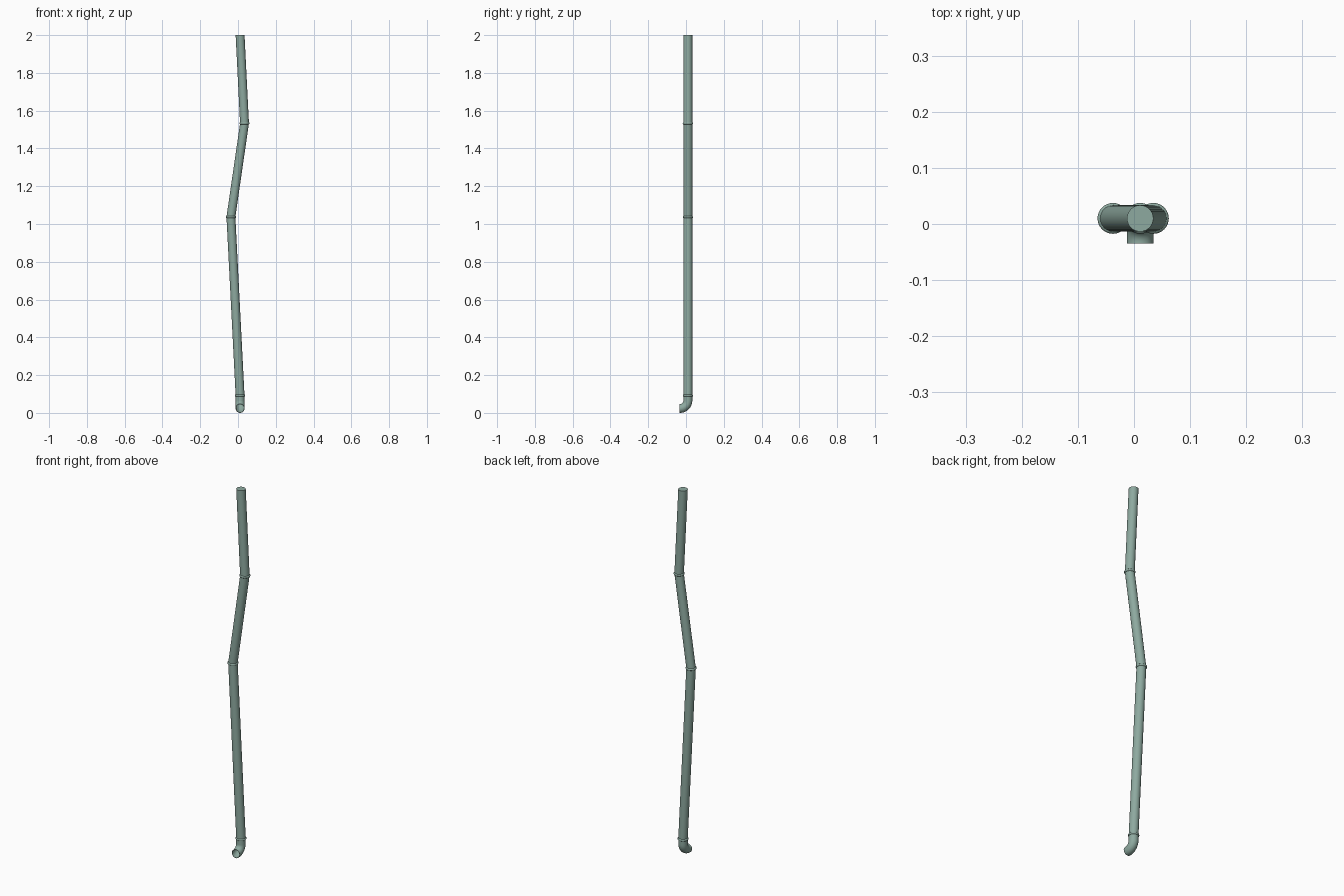
import bpy, bmesh, math
from mathutils import Vector

if "Cube" in bpy.data.objects:
    bpy.data.objects.remove(bpy.data.objects["Cube"])

CX, CY, R, N = 0.011, 0.010, 0.0235, 32

mat = bpy.data.materials.new("pipe_green")
mat.diffuse_color = (0.27, 0.40, 0.35, 1)
mat.use_nodes = True
mat.node_tree.nodes["Principled BSDF"].inputs["Base Color"].default_value = mat.diffuse_color


def finish(bm, name):
    bmesh.ops.recalc_face_normals(bm, faces=bm.faces)
    me = bpy.data.meshes.new(name)
    bm.to_mesh(me)
    bm.free()
    ob = bpy.data.objects.new(name, me)
    bpy.context.collection.objects.link(ob)
    me.materials.append(mat)
    bpy.ops.object.select_all(action='DESELECT')
    ob.select_set(True)
    bpy.context.view_layer.objects.active = ob
    bpy.ops.object.shade_smooth_by_angle(angle=math.radians(35))
    return ob


def sweep(name, rings, closed=False, cap_first=False, cap_last=False):
    """Rings are (centre, tilt about x, radius); neighbours are bridged."""
    bm = bmesh.new()
    loops = []
    for c, tilt, r in rings:
        u = Vector((1, 0, 0))
        v = Vector((0, math.cos(tilt), math.sin(tilt)))
        loops.append([bm.verts.new(Vector(c) + r * (u * math.cos(a) + v * math.sin(a)))
                      for a in (2 * math.pi * i / N for i in range(N))])
    pairs = list(zip(loops, loops[1:])) + ([(loops[-1], loops[0])] if closed else [])
    for a, b in pairs:
        for i in range(N):
            j = (i + 1) % N
            bm.faces.new((a[i], a[j], b[j], b[i]))
    if cap_first:
        bm.faces.new(loops[0])
    if cap_last:
        bm.faces.new(loops[-1])
    return finish(bm, name)


# Zigzag downpipe, closed at the top
joints = [(CX, CY, 2.0), (0.0345, CY, 1.533), (-0.0375, CY, 1.037), (CX, CY, 0.092)]
names = ["upper_pipe", "offset_pipe", "lower_pipe"]
for k, name in enumerate(names):
    sweep(name, [(joints[k], 0, R), (joints[k + 1], 0, R)], cap_first=(k == 0))

# Outlet elbow turning to the front, hollow with a thin wall
B, S = 0.042, 12
path = [((CX, CY, 0.092), 0)]
for i in range(S + 1):
    t = math.pi / 2 * i / S
    path.append(((CX, CY - B * (1 - math.cos(t)), R + B * (1 - math.sin(t))), -t))
path.append(((CX, -0.035, R), -math.pi / 2))
outer = [(c, t, R) for c, t in path]
inner = [(c, t, R - 0.002) for c, t in reversed(path)]
sweep("outlet_elbow", outer + inner, cap_last=True)

# Rounded collars over the joints
for k, (x, y, z) in enumerate(joints[1:]):
    prof = [(R - 0.002 + 0.006 * math.cos(a), 0.006 * math.sin(a))
            for a in (2 * math.pi * i / 12 for i in range(12))]
    sweep(f"collar_{k + 1}", [((x, y, z + h), 0, r) for r, h in prof], closed=True)
